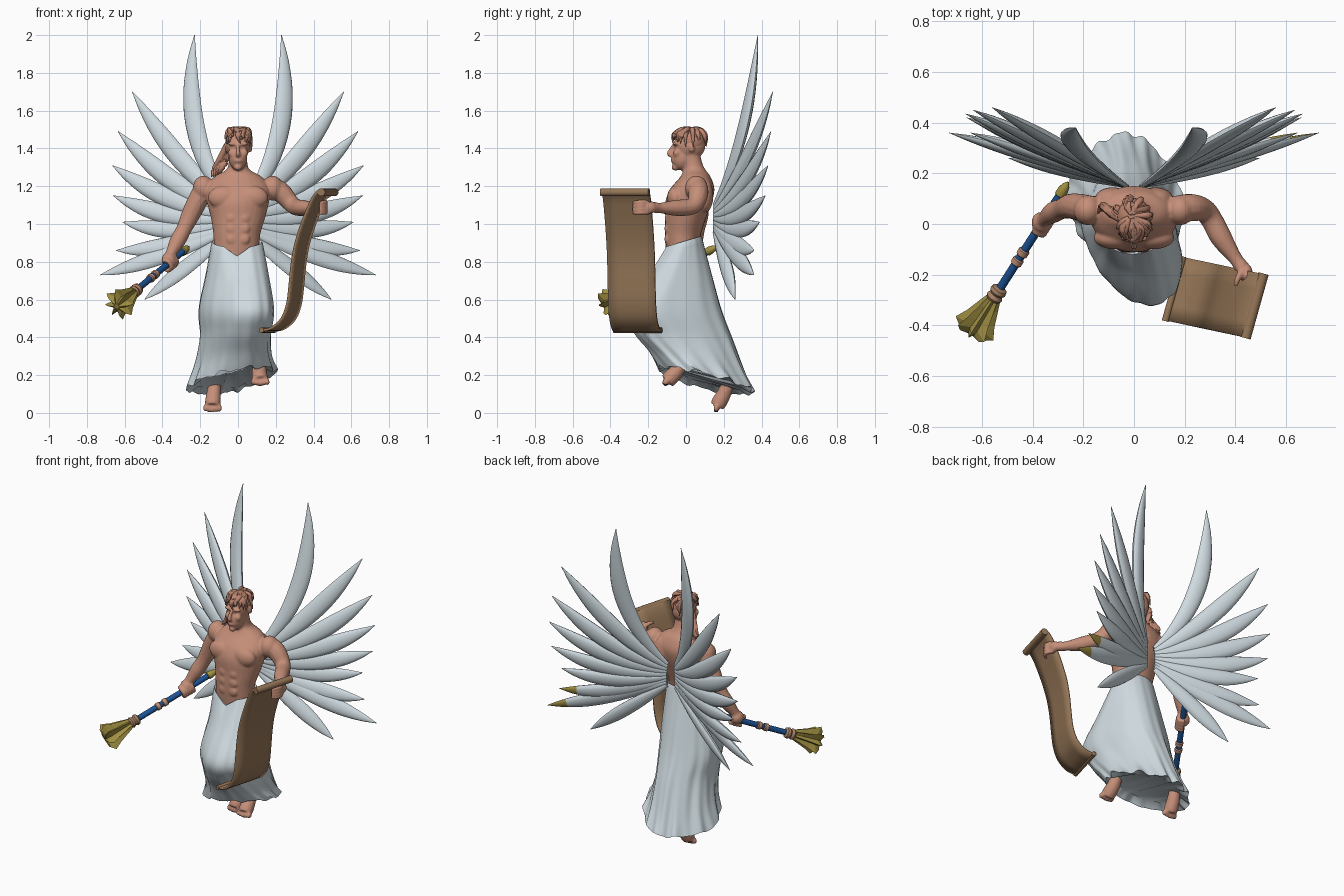
import bpy, bmesh, math, random
from mathutils import Vector, Matrix

if "Cube" in bpy.data.objects:
    bpy.data.objects.remove(bpy.data.objects["Cube"])

random.seed(4)
V = Vector


def material(name, r, g, b):
    m = bpy.data.materials.new(name)
    m.diffuse_color = (r, g, b, 1)
    m.use_nodes = True
    m.node_tree.nodes["Principled BSDF"].inputs["Base Color"].default_value = m.diffuse_color
    return m


SKIN = material("skin", .56, .275, .19)
HAIR = material("hair", .50, .235, .16)
WHITE = material("white_cloth", .62, .70, .74)
PAPER = material("parchment", .30, .18, .095)
BLUE = material("blue", .012, .085, .30)
GOLD = material("gold", .36, .28, .055)
COPPER = material("copper", .52, .28, .19)
BRONZE = material("bronze", .38, .22, .13)


def spline(points, sub):
    """Smooth curve through vectors of any size."""
    P = [V(p) for p in points]
    P = [2 * P[0] - P[1]] + P + [2 * P[-1] - P[-2]]
    out = []
    for i in range(1, len(P) - 2):
        a, b, c, d = P[i - 1:i + 3]
        for k in range(sub):
            t = k / sub
            out.append(.5 * (2 * b + (c - a) * t + (2 * a - 5 * b + 4 * c - d) * t * t
                             + (3 * b - a - 3 * c + d) * t ** 3))
    return out + [P[-2]]


def loft(bm, rings, cap=True):
    R = [[bm.verts.new(p) for p in r] for r in rings]
    n = len(R[0])
    for a, b in zip(R, R[1:]):
        for i in range(n):
            bm.faces.new((a[i], a[(i + 1) % n], b[(i + 1) % n], b[i]))
    if cap:
        bm.faces.new(R[0])
        bm.faces.new(R[-1])


def tube(bm, pts, n=12, sub=4, flat=1, ref=(0.31, 0.2, 0.93)):
    """Sweep an ellipse along (x, y, z, radius) points; flat thins it along ref."""
    P = spline(pts, sub) if sub > 1 else [V(p) for p in pts]
    rings = []
    for i, p in enumerate(P):
        t = (P[min(i + 1, len(P) - 1)].xyz - P[max(i - 1, 0)].xyz).normalized()
        u = V(ref).cross(t).normalized()
        w = t.cross(u)
        r = max(p.w, .0015)
        rings.append([p.xyz + r * (math.cos(a) * u + flat * math.sin(a) * w)
                      for a in (2 * math.pi * k / n for k in range(n))])
    loft(bm, rings)


def ball(bm, c, r):
    bmesh.ops.create_uvsphere(bm, u_segments=20, v_segments=12, radius=1,
                              matrix=Matrix.Translation(c) @ Matrix.Diagonal((*r, 1)))


def finish(bm, name, *mats, rule=None, smooth=45):
    bmesh.ops.recalc_face_normals(bm, faces=bm.faces)
    if rule:
        for f in bm.faces:
            f.material_index = rule(f)
    me = bpy.data.meshes.new(name)
    bm.to_mesh(me)
    bm.free()
    ob = bpy.data.objects.new(name, me)
    bpy.context.collection.objects.link(ob)
    for m in mats:
        me.materials.append(m)
    bpy.ops.object.select_all(action='DESELECT')
    ob.select_set(True)
    bpy.context.view_layer.objects.active = ob
    if smooth:
        bpy.ops.object.shade_smooth_by_angle(angle=math.radians(smooth))
    return ob


# Body: overlapping muscles fused by a voxel remesh
bm = bmesh.new()
torso = [(.80, -.01, -.02, .115, .08), (.88, -.008, -.02, .12, .088), (.95, -.006, -.016, .125, .096),
         (1.03, 0, -.002, .143, .108), (1.12, 0, .015, .165, .124), (1.19, 0, .035, .17, .115),
         (1.25, 0, .05, .125, .08), (1.285, 0, .045, .065, .06), (1.32, 0, .035, .05, .052),
         (1.39, 0, .02, .048, .05)]
loft(bm, [[(cx + rx * math.cos(a), cy + ry * math.sin(a), z) for a in (k * math.pi / 14 for k in range(28))]
          for z, cx, cy, rx, ry in spline(torso, 4)])
for s in (-1, 1):
    ball(bm, (s * .075, -.055, 1.14), (.085, .045, .062))        # chest
    ball(bm, (s * .183, .055, 1.19), (.056, .06, .066))          # shoulder
    ball(bm, (s * .085, .1, 1.15), (.07, .045, .09))             # back
    ball(bm, (s * .066, .03, 1.405), (.01, .016, .026))          # ear
    ball(bm, (s * .03, -.056, 1.425), (.025, .016, .01))         # brow
    ball(bm, (s * .032, -.048, 1.375), (.022, .02, .022))        # cheek
    for z, y in ((.92, -.1), (.975, -.1), (1.03, -.098)):
        ball(bm, (s * .031, y, z), (.031, .014, .029))           # abdomen
ball(bm, (0, .02, 1.42), (.065, .084, .082))                     # head
ball(bm, (0, -.022, 1.35), (.05, .056, .066))
ball(bm, (0, -.055, 1.3), (.022, .022, .018))
ball(bm, (0, -.07, 1.335), (.022, .012, .01))
tube(bm, [(0, -.06, 1.425, .009), (0, -.083, 1.39, .01), (0, -.09, 1.372, .013), (0, -.07, 1.362, .012)])
# arms
tube(bm, [(-.16, .06, 1.22, .05), (-.205, .065, 1.14, .054), (-.25, .07, 1.05, .05), (-.285, .06, .975, .041),
          (-.32, .045, .91, .042), (-.352, .02, .85, .03), (-.365, .008, .82, .03)])
tube(bm, [(.16, .06, 1.21, .05), (.225, .065, 1.17, .055), (.275, .055, 1.115, .047), (.305, .02, 1.09, .044),
          (.345, -.055, 1.085, .043), (.4, -.135, 1.085, .028), (.425, -.17, 1.088, .03)])
# mace axis and the fist round it
A, B = V((-.26, .165, .88)), V((-.635, -.42, .57))
D = (B - A).normalized()
E = D.cross(V((0, 0, 1))).normalized()
F = E.cross(D)
grip = A.lerp(B, .28)
ball(bm, grip + V((0, .005, .018)), (.04, .042, .04))
for i in range(4):
    c = grip + D * (i - 1.5) * .021
    tube(bm, [(*(c + .031 * (math.cos(a) * E + math.sin(a) * F)), .0125)
              for a in (j * .8 + 1 for j in range(6))], n=8, sub=2, ref=D)
# hand gripping the scroll
ball(bm, (.443, -.195, 1.088), (.026, .04, .034))
for i in range(4):
    z = 1.06 + i * .019
    tube(bm, [(.448, -.2, z, .013), (.463, -.235, z, .0125), (.452, -.262, z - .002, .0115),
              (.432, -.28, z - .004, .009)], n=8, ref=(0, 0, 1))
tube(bm, [(.43, -.18, 1.105, .015), (.41, -.215, 1.12, .013), (.4, -.245, 1.118, .01)], n=8)
# legs and feet
tube(bm, [(.09, -.1, .45, .06), (.1, -.03, .34, .045), (.11, -.025, .27, .036), (.113, -.05, .22, .04),
          (.116, -.083, .185, .043), (.118, -.1, .168, .04)])
tube(bm, [(-.1, .06, .38, .045), (-.115, .15, .27, .04), (-.12, .215, .165, .035), (-.128, .205, .11, .038),
          (-.133, .178, .06, .042), (-.135, .165, .035, .038)])
for i in range(5):
    k = i - 2
    ball(bm, (.118 + k * .019, -.108, .158 + abs(k) * .003), (.012, .018, .017))
    ball(bm, (-.135 + k * .019, .16, .02 + abs(k) * .003), (.012, .015, .02))
body = finish(bm, "body", SKIN)
mod = body.modifiers.new("fuse", 'REMESH')
mod.mode, mod.voxel_size, mod.use_smooth_shade = 'VOXEL', .0065, True
mod = body.modifiers.new("soften", 'SMOOTH')
mod.factor, mod.iterations = .5, 4
for m in ("fuse", "soften"):
    bpy.ops.object.modifier_apply(modifier=m)
bpy.ops.object.shade_smooth()

# Hair: cap with swept locks and one long lock over the shoulder
bm = bmesh.new()
ball(bm, (0, .028, 1.436), (.067, .074, .073))
for i in range(26):
    a = math.radians(random.uniform(-165, -15) if i < 20 else random.uniform(0, 180))
    d = V((math.cos(a), math.sin(a), 0))
    x, y = d.x * .066, .02 + d.y * .085
    z = random.uniform(1.44, 1.485) if d.y < -.3 else random.uniform(1.42, 1.45)
    j = random.uniform(-.03, .03)
    tube(bm, [(d.x * .012 - .01, .03 + d.y * .01, 1.507, .008), (x * .55 + j, .025 + d.y * .05, 1.5, .013),
              (x * .97, y, 1.472, .012), (x + j * .7, y * 1.08, z - .018, .002)], n=6, sub=3)
for k in range(4):
    o = .011 * (k - 1.5)
    tube(bm, [(-.04, .03 + o, 1.45, .012), (-.068, .045 + o, 1.40, .016), (-.08 + o, .05, 1.34, .018),
              (-.108 + o, .055 - o, 1.29, .016), (-.125 + o, .06 + o, 1.25, .003)], n=6)
finish(bm, "hair", HAIR, smooth=60)

# Skirt: (front z, back z, centre x, half width, front y, back y, sideways slope, shear)
hips = [(.87, .93, -.005, .135, -.122, .085, 0, 0), (.72, .74, -.005, .167, -.2, .135, 0, .3),
        (.55, .54, -.01, .2, -.30, .19, 0, .5), (.43, .38, -.015, .188, -.265, .25, 0, .4),
        (.32, .22, -.025, .205, -.19, .31, .1, .25), (.225, .11, -.035, .24, -.145, .36, .2, .1)]
rows = spline(hips, 6)


def skirt_ring(row, k, scale=1, lift=0):
    zf, zb, cx, rx, yf, yb, sl, sh = row
    pts = []
    for i in range(96):
        a = 2 * math.pi * i / 96
        c, s = math.cos(a), math.sin(a)
        fold = math.sin(11 * a + 2.2 * k) * .6 + math.sin(19 * a - 3 * k + 1) * .4
        m = scale * (1 + (.01 + .035 * k * k) * fold)
        dip = .045 * max(0, 1 - abs(a - 1.5 * math.pi) / .55) * max(0, 1 - 4 * k)
        x = rx * c * m * (1 - .3 * k * max(0, s))
        pts.append((cx + x, (yf + yb) / 2 + (yb - yf) / 2 * s * m - sh * x * (1 - max(0, s)),
                    (zf + zb) / 2 + (zb - zf) / 2 * s + sl * x - dip + lift + .012 * k ** 4 * fold))
    return pts


bm = bmesh.new()
last = len(rows) - 1
loft(bm, [skirt_ring(rows[0], 0, .9, -.01), skirt_ring(rows[0], 0, .97, .006)]
     + [skirt_ring(r, i / last) for i, r in enumerate(rows)]
     + [skirt_ring(rows[-1], 1, .95, .004), skirt_ring(rows[-1], 1, .8, .025)])
finish(bm, "skirt", WHITE, smooth=60)

# Wings: (tip x, y, z, sag of the middle, half width); plump, slightly tilted feathers
feathers = [(.23, .38, 2.0, 0, .052), (.56, .46, 1.70, .12, .052), (.635, .45, 1.49, .12, .052),
            (.665, .435, 1.31, .10, .051), (.66, .42, 1.15, .09, .05), (.61, .39, 1.01, .08, .048),
            (.645, .36, .86, .07, .047), (.73, .36, .73, .03, .047), (.495, .26, .60, .0, .045)]
for s, side in ((1, "left"), (-1, "right")):
    for i, (x, y, z, sag, w) in enumerate(feathers):
        root = V((s * .03, .15, 1.10 - .017 * i))
        tip = V((s * x, y, z))
        mid = root.lerp(tip, .5) + V((0, .01, -sag))
        if i == 0:
            mid = V((s * .31, .33, 1.42))
        pts = []
        for t, r in ((0, .3), (.15, .6), (.35, .9), (.55, 1), (.72, .88), (.88, .5), (1, .02)):
            p = root * (1 - t) ** 2 + mid * 2 * t * (1 - t) + tip * t * t
            pts.append((*p, r * w))
        back = V((-s * .49, .87, 0))
        back += .2 * s * back.cross(tip - root).normalized()
        bm = bmesh.new()
        tube(bm, pts, n=12, sub=3, flat=.5, ref=back)
        reach = {6: .12, 7: .12}.get(i, 0) if s > 0 else 0
        finish(bm, f"{side}_wing_feather_{i + 1}", WHITE, GOLD, smooth=50,
               rule=lambda f, t=tip, d=reach, b=back:
               int((f.calc_center_median() - t).length < d and f.normal.dot(b) > 0))

# Scroll: curved sheet with a roll at each end, (distance along, z)
sheet = [(.0, .435), (.06, .45), (.115, .5), (.145, .58), (.158, .68), (.168, .78), (.185, .88), (.215, .98),
         (.25, 1.07), (.28, 1.135), (.31, 1.172), (.335, 1.175)]
corner, along, across = V((.19, -.13, 0)), V((.978, -.208, 0)), V((-.07, -.25, 0))


def on_sheet(u, z, w):
    return corner + along * u + across * w + V((0, 0, z))


bm = bmesh.new()
prof = spline(sheet, 4)
grid = [[bm.verts.new(on_sheet(u, z, w / 4)) for w in range(5)] for u, z in prof]
for a, b in zip(grid, grid[1:]):
    for j in range(4):
        bm.faces.new((a[j], a[j + 1], b[j + 1], b[j]))
ob = finish(bm, "scroll_sheet", PAPER)
mod = ob.modifiers.new("thickness", 'SOLIDIFY')
mod.thickness, mod.offset = .014, 0
bpy.ops.object.modifier_apply(modifier="thickness")
for name, u, z, r in (("scroll_top_roll", .328, 1.168, .021), ("scroll_bottom_roll", .004, .438, .014)):
    bm = bmesh.new()
    tube(bm, [(*on_sheet(u, z, -.01), r), (*on_sheet(u, z, 1.01), r)], n=16, sub=1)
    finish(bm, name, PAPER)


# Mace: turned parts along its axis, (position, radius)
def turned(name, mat, profile):
    bm = bmesh.new()
    tube(bm, [(*A.lerp(B, t), r) for t, r in profile], n=16, sub=1)
    finish(bm, name, mat, smooth=35)


turned("mace_shaft", BLUE, [(.05, .017), (.76, .017)])
turned("mace_end_cap", GOLD, [(0, .004), (.025, .016), (.06, .022), (.085, .022), (.09, .017)])
for t in (.475, .535):
    turned("mace_grip_ring", COPPER, [(t - .02, .018), (t - .014, .023), (t + .014, .023), (t + .02, .018)])
turned("mace_collar", BRONZE, [(.71, .018), (.72, .031), (.74, .034), (.755, .026), (.775, .034), (.79, .028)])
# flanged head, star-shaped section flaring outwards
bm = bmesh.new()
rings = []
for t, outer, inner, push in ((.77, .026, .02, 0), (.84, .044, .028, 0), (.92, .064, .035, 0),
                              (.97, .088, .042, .012), (1.0, .062, .034, .01), (1.02, .02, .014, 0)):
    ring = []
    for k in range(16):
        a, r = math.pi * k / 8, (inner if k % 2 else outer)
        ring.append(A.lerp(B, t) + r * (math.cos(a) * E + math.sin(a) * F) + D * (0 if k % 2 else push))
    rings.append(ring)
loft(bm, rings)
finish(bm, "mace_head", GOLD, smooth=0)
